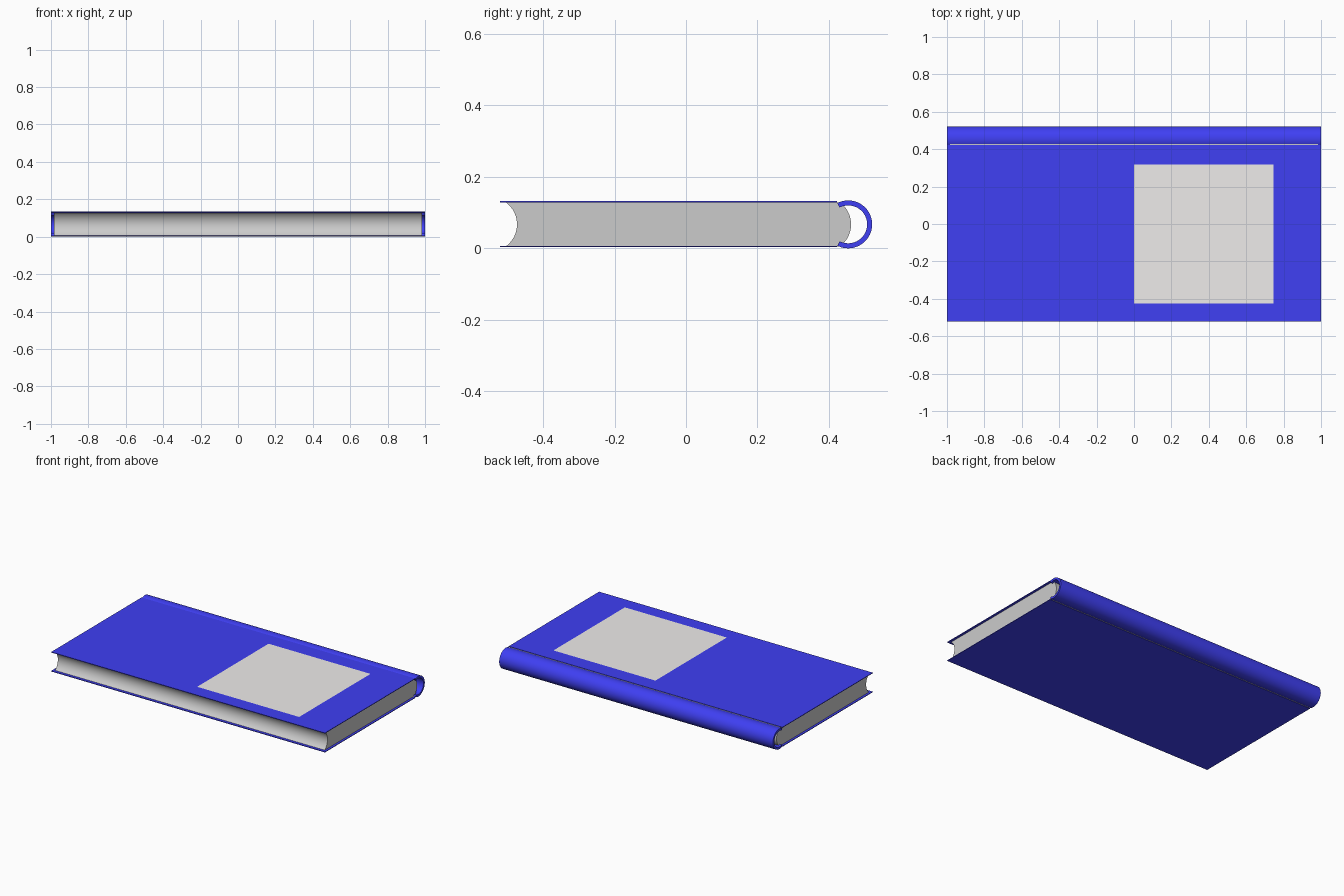
import bpy
from math import sin, cos, radians, asin, hypot

if "Cube" in bpy.data.objects:
    bpy.data.objects.remove(bpy.data.objects["Cube"])

MID_Z = 0.067   # mid height of the book


def material(name, rgb):
    m = bpy.data.materials.new(name)
    m.diffuse_color = (*rgb, 1)
    m.use_nodes = True
    m.node_tree.nodes["Principled BSDF"].inputs["Base Color"].default_value = m.diffuse_color
    return m


def extrude_x(name, profile, half, mat=None, smooth=False):
    """Extrude a closed (y, z) profile along x from -half to half."""
    n = len(profile)
    verts = [(x, y, z) for x in (half, -half) for y, z in profile]
    faces = [tuple(range(n)), tuple(reversed(range(n, 2 * n)))]
    faces += [(i, i + n, (i + 1) % n + n, (i + 1) % n) for i in range(n)]
    me = bpy.data.meshes.new(name)
    me.from_pydata(verts, [], faces)
    ob = bpy.data.objects.new(name, me)
    bpy.context.collection.objects.link(ob)
    if mat:
        me.materials.append(mat)
    if smooth:
        bpy.context.view_layer.objects.active = ob
        ob.select_set(True)
        bpy.ops.object.shade_smooth_by_angle(angle=radians(30))
        ob.select_set(False)
    return ob


def arc(cy, r, a0, a1, n):
    """Points on a circle in the y-z plane, angles measured from +y."""
    angles = [a0 + (a1 - a0) * i / n for i in range(n + 1)]
    return [(cy + r * cos(a), MID_Z + r * sin(a)) for a in angles]


blue = material("cover_blue", (0.05, 0.05, 0.9))
pale = material("label_pale", (0.86, 0.84, 0.83))

# Front and back cover boards
for name, z0, z1 in (("back_cover", 0.003, 0.007), ("front_cover", 0.128, 0.132)):
    extrude_x(name, [(-0.521, z0), (0.422, z0), (0.422, z1), (-0.521, z1)], 1.0, blue)

# Rounded spine: a C-shaped band curling in to the cover edges
sweep = radians(117)
outer = arc(0.454, 0.067, -sweep, sweep, 48)
inner = arc(0.454, 0.053, sweep, -sweep, 48)
extrude_x("spine", outer + inner, 1.0, blue, True)

# Page block: hollow fore edge, matching rounded back edge
half_h, sag = 0.0615, 0.031
radius = (half_h ** 2 + sag ** 2) / (2 * sag)
spread = asin(half_h / radius)
rounded = arc(0.462 - radius, radius, -spread, spread, 24)
hollow = arc(-0.473 - radius, radius, spread, -spread, 24)
extrude_x("pages", rounded + hollow, 0.985, None, True)

# Square label on the front cover
bpy.ops.mesh.primitive_plane_add(size=0.745, location=(0.3725, -0.0535, 0.133))
label = bpy.context.object
label.name = "cover_label"
label.data.materials.append(pale)
